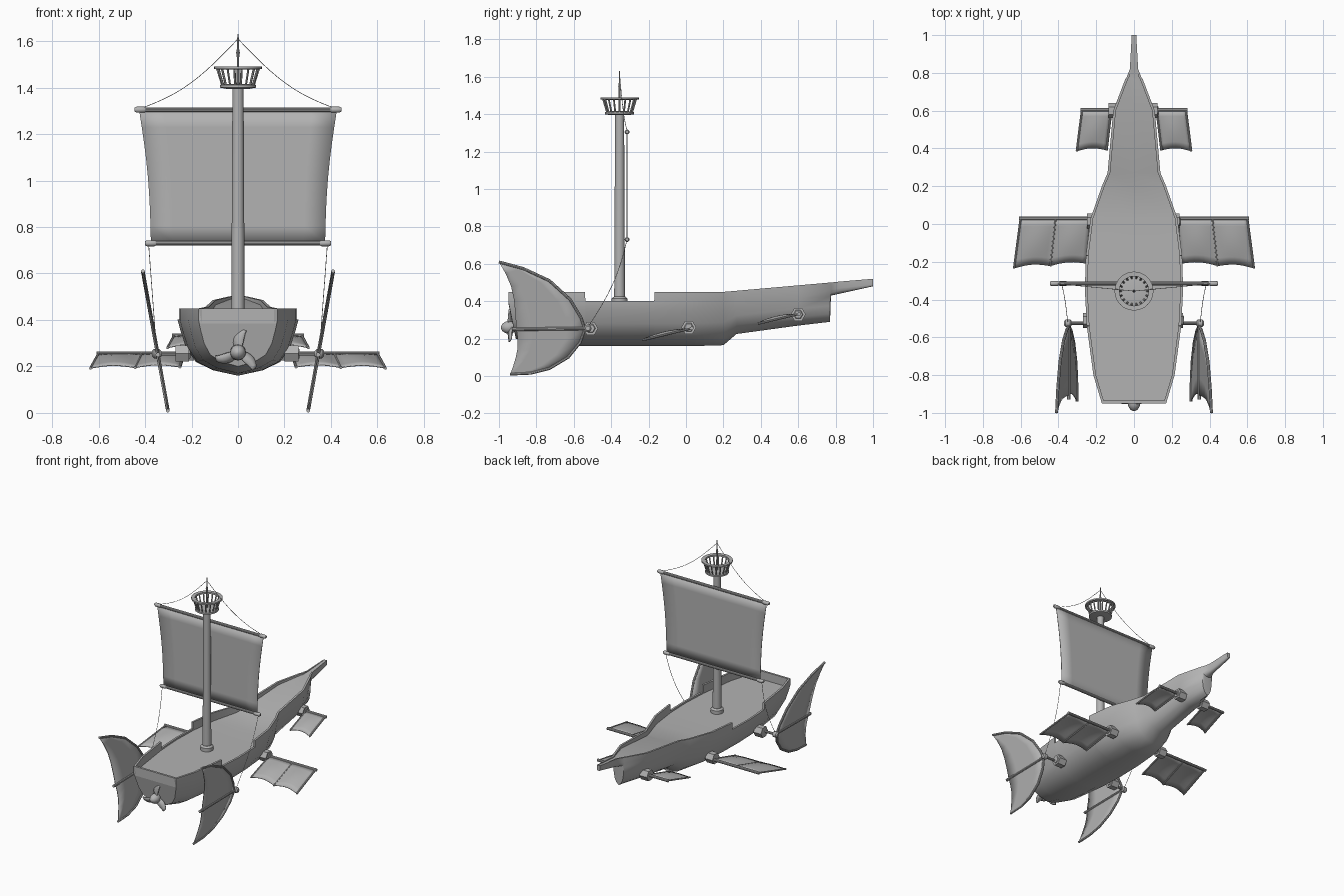
import bpy, bmesh, math
from mathutils import Vector

default_cube = bpy.data.objects.get("Cube")
if default_cube:
    bpy.data.objects.remove(default_cube, do_unlink=True)

grey = bpy.data.materials.new("plain grey")
grey.use_nodes = True
grey.diffuse_color = (0.45, 0.45, 0.45, 1)
grey.node_tree.nodes["Principled BSDF"].inputs["Base Color"].default_value = grey.diffuse_color


def finish(name, mesh, angle=35):
    """Link a mesh as a named object, colour it and smooth its soft edges."""
    obj = bpy.data.objects.new(name, mesh)
    bpy.context.collection.objects.link(obj)
    mesh.materials.clear()
    mesh.materials.append(grey)
    bpy.ops.object.select_all(action='DESELECT')
    obj.select_set(True)
    bpy.context.view_layer.objects.active = obj
    bpy.ops.object.shade_smooth_by_angle(angle=math.radians(angle))
    return obj


def grid(name, rows, thickness=0.0, caps=False, closed=False, angle=35):
    """Skin a list of equally long point rows."""
    bm = bmesh.new()
    verts = [[bm.verts.new(p) for p in row] for row in rows]
    for a, b in zip(verts, verts[1:]):
        count = len(a)
        for i in range(count if closed else count - 1):
            j = (i + 1) % count
            bm.faces.new((a[i], a[j], b[j], b[i]))
    if caps:
        bm.faces.new(verts[0])
        bm.faces.new(verts[-1])
    bmesh.ops.recalc_face_normals(bm, faces=bm.faces)
    mesh = bpy.data.meshes.new(name)
    bm.to_mesh(mesh)
    bm.free()
    obj = finish(name, mesh, angle)
    if thickness:
        solid = obj.modifiers.new("thickness", 'SOLIDIFY')
        solid.thickness = thickness
        solid.offset = 0
    return obj


def rod(name, points, radius, resolution=3, cyclic=False):
    """Round rod along a path."""
    curve = bpy.data.curves.new(name, 'CURVE')
    curve.dimensions = '3D'
    curve.bevel_depth = radius
    curve.bevel_resolution = resolution
    curve.use_fill_caps = True
    spline = curve.splines.new('POLY')
    spline.points.add(len(points) - 1)
    for target, p in zip(spline.points, points):
        target.co = (*p, 1)
    spline.use_cyclic_u = cyclic
    helper = bpy.data.objects.new(name + "_path", curve)
    bpy.context.collection.objects.link(helper)
    bpy.context.view_layer.update()
    mesh = bpy.data.meshes.new_from_object(
        helper.evaluated_get(bpy.context.evaluated_depsgraph_get()))
    bpy.data.objects.remove(helper, do_unlink=True)
    return finish(name, mesh)


def lathe(name, profile, centre, sides=32, axis='Z'):
    """Turn (radius, height) pairs round an axis."""
    rows = []
    for r, h in profile:
        ring = []
        for i in range(sides):
            a = math.tau * i / sides
            c, s = r * math.cos(a), r * math.sin(a)
            local = {'Z': (c, s, h), 'Y': (c, h, s), 'X': (h, c, s)}[axis]
            ring.append(Vector(centre) + Vector(local))
        rows.append(ring)
    return grid(name, rows, caps=True, closed=True)


def lerp(a, b, t):
    return Vector(a).lerp(Vector(b), t)


# Hull stations: y, half width, rail height, bulwark top, deck height, keel
stations = [
    (-.95, .17, .4, .45, .39, .2), (-.8, .215, .4, .45, .39, .17),
    (-.54, .25, .4, .45, .39, .16), (-.538, .25, .4, .402, .39, .16),
    (-.35, .26, .4, .402, .39, .16), (-.17, .255, .4, .402, .39, .16),
    (-.168, .255, .4, .45, .39, .16), (.03, .23, .4, .45, .39, .16),
    (.2, .17, .41, .45, .4, .165), (.27, .14, .42, .456, .42, .225),
    (.6, .11, .45, .485, .465, .27), (.77, .045, .46, .5, .49, .29),
    (.775, .04, .46, .5, .49, .43), (.82, .022, .47, .505, .5, .44),
    (1, .012, .49, .52, .519, .48)]
section = [(0, 0), (.42, .1), (.7, .25), (.86, .5), (.95, .8), (1, 1)]
rows = []
for y, half, rail, top, deck, keel in stations:
    rake = .04 if y < -.9 else 0
    side = [(half * u, y + rake * (1 - v), keel + (rail - keel) * v) for u, v in section]
    inner = max(half - .014, half * .6)
    side += [(half, y, top), (inner, y, top), (inner, y, deck), (0, y, deck)]
    rows.append(side + [(-p[0], p[1], p[2]) for p in side[-2:0:-1]])
grid("hull", rows, caps=True, closed=True, angle=40)
# Stern board closing the bulwark
grid("stern_rail", [[(-.168, y, z), (.168, y, z)]
                    for y, z in ((-.95, .385), (-.95, .45), (-.935, .45), (-.935, .385))])

# Mast, collar and lookout basket
mast_y = -.355
foot = (0, mast_y, 0)
lathe("mast", [(.029, .39), (.024, 1.41)], foot)
lathe("mast_collar", [(.042, .39), (.042, .415), (.03, .425)], foot)
lathe("lookout_floor", [(.05, 1.395), (.078, 1.4), (.078, 1.412), (.05, 1.416)], foot)
grid("lookout_rim", [[(r * math.cos(i * math.tau / 32), mast_y + r * math.sin(i * math.tau / 32), z)
                      for i in range(32)]
                     for r, z in ((.078, 1.477), (.103, 1.48), (.103, 1.49), (.078, 1.489), (.078, 1.477))],
     closed=True)
for i in range(18):
    c, s = math.cos(i * math.tau / 18), math.sin(i * math.tau / 18)
    rod("lookout_slat", [(.068 * c, mast_y + .068 * s, 1.41), (.09 * c, mast_y + .09 * s, 1.482)], .005, 1)
lathe("mast_spike", [(.006, 1.41), (.005, 1.53), (.008, 1.55), (.004, 1.57), (.003, 1.63)], foot, 10)

# Square sail between two yards
sail_y = -.315
for name, half, z in (("top_yard", .42, 1.305), ("bottom_yard", .375, .73)):
    rod(name, [(-half, sail_y, z), (half, sail_y, z)], .01)
    for s in (-1, 1):
        lathe(name + "_tip", [(.008, -.026), (.013, -.016), (.013, .016), (.008, .026)],
              (s * half, sail_y, z), 12, 'X')
rows = []
for i in range(9):
    t = i / 8
    half = .425 - .05 * t - .012 * math.sin(math.pi * t)
    rows.append([(half * u / 4, sail_y, 1.3 - .565 * t) for u in range(-4, 5)])
grid("sail", rows, .004)


def wing(name, s, root_front, root_back, tip_front, tip_back, ribs):
    """Cloth wing panel with a front spar, end ribs and sagging cloth."""
    corners = [Vector((s * p[0], *p[1:])) for p in (root_front, root_back, tip_front, tip_back)]
    rows, steps = [], 8 * (ribs - 1)
    for i in range(steps + 1):
        t = i / steps
        belly = abs(math.sin(math.pi * t * (ribs - 1)))
        front, back = lerp(corners[0], corners[2], t), lerp(corners[1], corners[3], t)
        row = []
        for j in range(7):
            v = j / 6
            p = lerp(front, back, v)
            p.z += .018 * belly * math.sin(math.pi * v * .8)
            p.y += .014 * belly * v
            row.append(p)
        rows.append(row)
    grid(name + "_cloth", rows, .004)
    for i in range(ribs):
        t = i / (ribs - 1)
        rod(name + "_rib", [lerp(corners[0], corners[2], t), lerp(corners[1], corners[3], t)], .006, 2)
    spar = corners[0].copy()
    spar.x -= s * .06
    rod(name + "_spar", [spar, corners[2] + Vector((s * .008, 0, 0))], .01)


# Steering fin outlines in (y, z): leading arc and trailing edge
leading = [(-1, .61), (-.87, .575), (-.73, .51), (-.62, .41), (-.56, .31), (-.54, .25),
           (-.565, .18), (-.63, .1), (-.73, .04), (-.83, .015), (-.94, .01)]
trailing = [(-1, .61), (-.965, .55), (-.935, .48), (-.92, .41), (-.912, .33), (-.908, .26),
            (-.9, .2), (-.9, .15), (-.91, .1), (-.925, .05), (-.94, .01)]


def fin_point(s, p):
    return Vector((s * (.3 + .18 * p[1]), p[0], p[1]))


for s, side in ((1, "left"), (-1, "right")):
    wing(side + "_main_wing", s, (.23, .03, .255), (.25, -.21, .197), (.6, .03, .255), (.635, -.235, .192), 3)
    wing(side + "_bow_wing", s, (.12, .605, .332), (.145, .39, .282), (.275, .605, .332), (.303, .385, .28), 2)
    # Hexagonal sockets where the spars enter the hull
    for x, y, z in ((.235, -.51, .255), (.215, .015, .26), (.1, .6, .33)):
        lathe(side + "_socket", [(.04, -.035), (.04, .025), (.026, .025), (.022, .03)],
              (s * x, y, z), 6, 'X')
    # Upright fan fin
    front = [fin_point(s, p) for p in leading]
    back = [fin_point(s, p) for p in trailing]
    grid(side + "_fin_cloth", [[lerp(a, b, i / 4) for i in range(5)] for a, b in zip(front, back)], .005)
    rod(side + "_fin_rim", front, .008, 2)
    rod(side + "_fin_strut", [fin_point(s, (-.93, .25)), fin_point(s, (-.53, .255))], .01)
    rod(side + "_fin_axle", [(s * .22, -.525, .255), (s * .36, -.525, .255)], .009)
    lathe(side + "_fin_pivot", [(.012, -.02), (.02, -.012), (.02, .012), (.012, .02)],
          (s * .35, -.525, .255), 12, 'X')
    # Rigging
    upper = []
    for i in range(13):
        t = i / 12
        p = lerp((0, mast_y, 1.61), (s * .42, sail_y, 1.31), t)
        p.z -= .045 * math.sin(math.pi * t)
        upper.append(p)
    rod(side + "_upper_rope", upper, .0015, 1)
    lower = [lerp((s * .385, sail_y, .73), (s * .35, -.525, .26), i / 8) for i in range(9)]
    for i, p in enumerate(lower):
        p.y += .03 * math.sin(math.pi * i / 8)
    rod(side + "_lower_rope", lower, .0015, 1)

# Three-bladed propeller
hub = Vector((0, -.94, .26))
lathe("propeller_hub", [(.004, -.05), (.02, -.042), (.032, -.022), (.034, 0), (.026, .02), (.02, .06)],
      hub, 20, 'Y')
for k in range(3):
    turn = math.radians(90 + 120 * k)
    rows = []
    for i in range(7):
        t = i / 6
        reach = .02 + .08 * t
        width = .012 + .015 * math.sin(math.pi * min(t * .85 + .1, 1))
        row = []
        for u in (-1, 0, 1):
            a = turn - .25 * t * t + u * width / reach * .8
            row.append(hub + Vector((reach * math.cos(a), u * .012 * (1 - t * .6), reach * math.sin(a))))
        rows.append(row)
    grid("propeller_blade", rows, .008)
